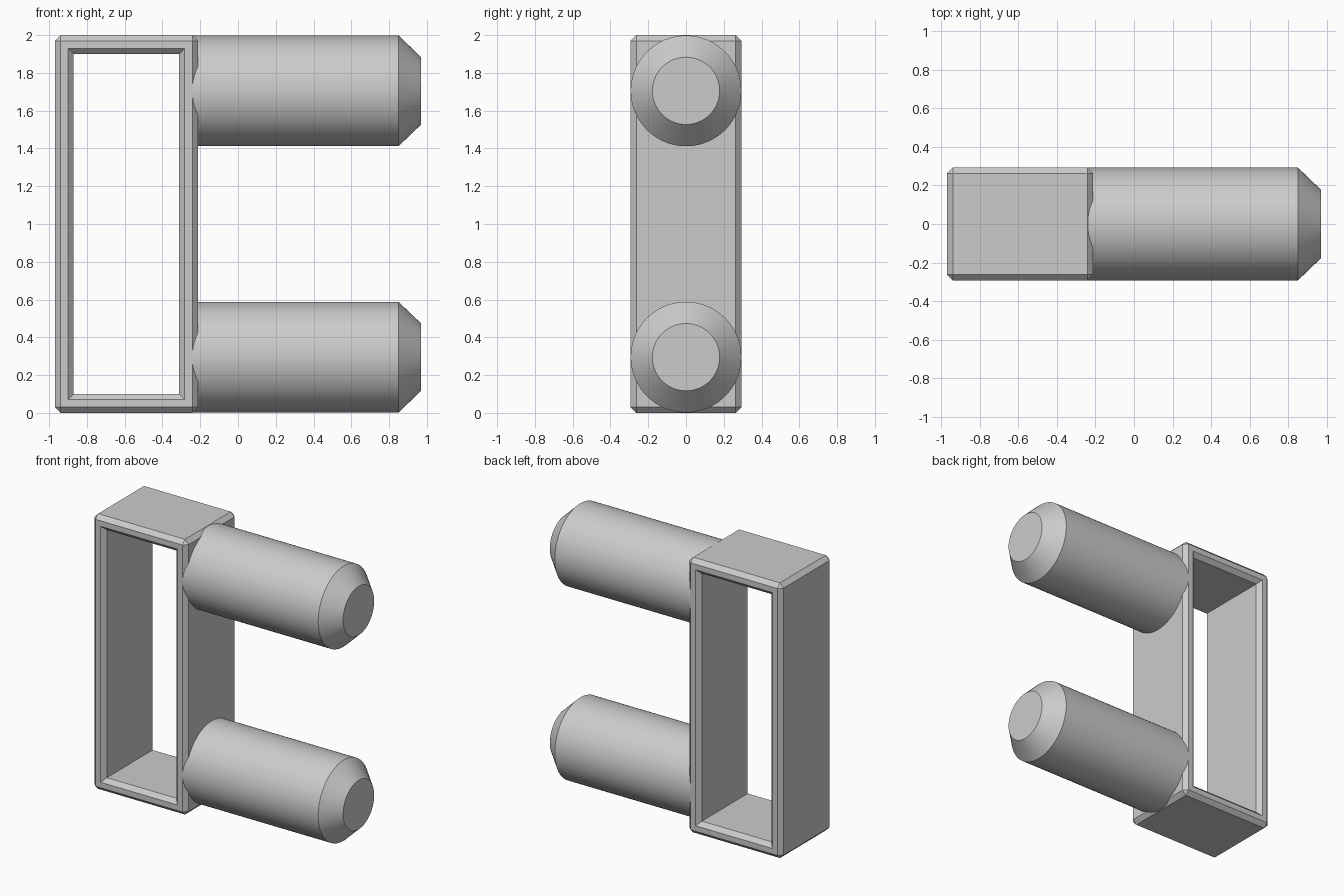
import bpy
import bmesh
import math
from mathutils import Matrix, Vector

if "Cube" in bpy.data.objects:
    bpy.data.objects.remove(bpy.data.objects["Cube"], do_unlink=True)

HALF_DEPTH = 0.293
CHAMFER = 0.03
RIM = 0.04
LEFT, RIGHT, HEIGHT = -0.97, -0.212, 2.0

grey = bpy.data.materials.new("mid grey")
grey.use_nodes = True
colour = (0.6, 0.6, 0.6, 1)
grey.diffuse_color = colour
grey.node_tree.nodes["Principled BSDF"].inputs["Base Color"].default_value = colour


def finish(bm, name):
    bmesh.ops.recalc_face_normals(bm, faces=bm.faces[:])
    mesh = bpy.data.meshes.new(name)
    bm.to_mesh(mesh)
    bm.free()
    mesh.materials.append(grey)
    obj = bpy.data.objects.new(name, mesh)
    bpy.context.collection.objects.link(obj)
    return obj


# Rectangular frame: chamfered block with a chamfered through opening
bm = bmesh.new()
size = Vector((RIGHT - LEFT, 2 * HALF_DEPTH, HEIGHT))
centre = Vector(((LEFT + RIGHT) / 2, 0, HEIGHT / 2))
bmesh.ops.create_cube(bm, size=1, matrix=Matrix.Translation(centre) @ Matrix.Diagonal(size).to_4x4())
bmesh.ops.bevel(bm, geom=bm.edges[:], offset=CHAMFER, segments=1, affect='EDGES')
bm.normal_update()
panels = [f for f in bm.faces if abs(f.normal.y) > 0.99]
loops = []
for face in panels:
    inward = Vector((0, -math.copysign(CHAMFER, face.normal.y), 0))
    for width in (RIM, CHAMFER):
        bmesh.ops.inset_individual(bm, faces=[face], thickness=width, use_even_offset=True)
    bmesh.ops.translate(bm, verts=face.verts[:], vec=inward)
    loops += face.edges[:]
bmesh.ops.delete(bm, geom=panels, context='FACES_ONLY')
bmesh.ops.bridge_loops(bm, edges=loops)
finish(bm, "frame")


# Round pegs with tapered tips, revolved about the x axis
def peg(name, z):
    bm = bmesh.new()
    profile = [(-0.25, HALF_DEPTH), (0.85, HALF_DEPTH), (0.97, 0.178)]
    verts = [bm.verts.new((x, 0, r)) for x, r in profile]
    edges = [bm.edges.new(pair) for pair in zip(verts, verts[1:])]
    bmesh.ops.spin(bm, geom=verts + edges, cent=(0, 0, 0), axis=(1, 0, 0),
                   angle=math.tau, steps=96)
    bmesh.ops.remove_doubles(bm, verts=bm.verts[:], dist=0.0005)
    bmesh.ops.holes_fill(bm, edges=[e for e in bm.edges if e.is_boundary], sides=0)
    obj = finish(bm, name)
    obj.location.z = z
    bpy.ops.object.select_all(action='DESELECT')
    obj.select_set(True)
    bpy.context.view_layer.objects.active = obj
    bpy.ops.object.shade_smooth_by_angle(angle=math.radians(30))


peg("lower_peg", 0.295)
peg("upper_peg", HEIGHT - 0.295)
